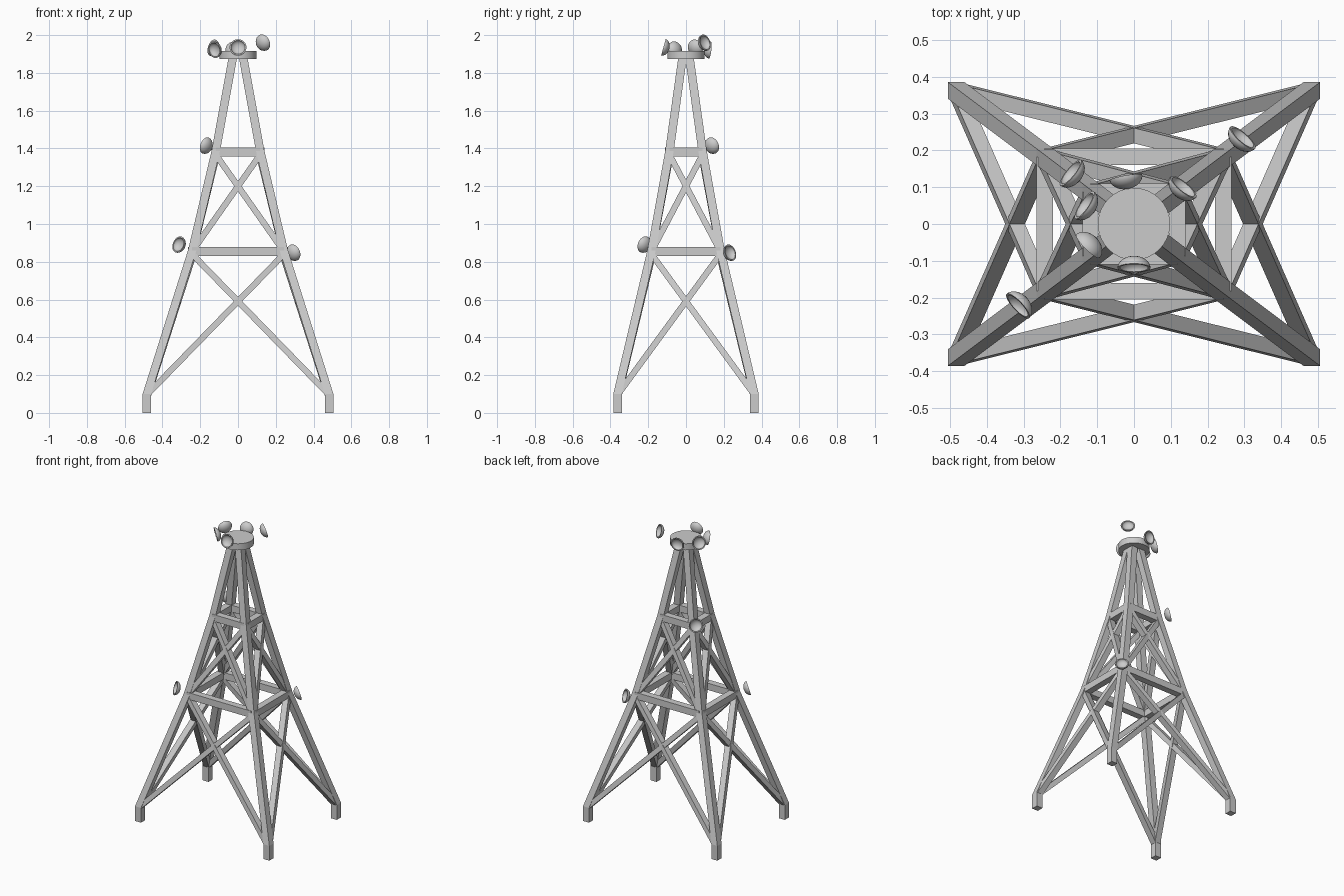
import bpy, bmesh, math
from mathutils import Vector

if "Cube" in bpy.data.objects:
    bpy.data.objects.remove(bpy.data.objects["Cube"])

steel = bpy.data.materials.new("grey steel")
steel.diffuse_color = (0.6, 0.6, 0.6, 1)
steel.use_nodes = True
steel.node_tree.nodes["Principled BSDF"].inputs["Base Color"].default_value = steel.diffuse_color
T = 0.045                      # leg thickness
# outer half-width in x and y of the tower at each height
LEVELS = [(0, .505, .385), (.1, .505, .385), (.86, .265, .205),
          (1.387, .14, .11), (1.88, .05, .041)]


def finish(name, bm, smooth=False):
    bmesh.ops.recalc_face_normals(bm, faces=bm.faces)
    me = bpy.data.meshes.new(name)
    bm.to_mesh(me)
    bm.free()
    me.materials.append(steel)
    ob = bpy.data.objects.new(name, me)
    bpy.context.collection.objects.link(ob)
    if smooth:
        bpy.ops.object.select_all(action='DESELECT')
        bpy.context.view_layer.objects.active = ob
        ob.select_set(True)
        bpy.ops.object.shade_smooth_by_angle(angle=math.radians(40))
    return ob


def loft(bm, rings, closed=False):
    """Skin a list of point rings, capping the ends unless closed."""
    vs = [[bm.verts.new(p) for p in r] for r in rings]
    n = len(vs[0])
    for a, b in zip(vs, vs[1:]):
        for i in range(n):
            j = (i + 1) % n
            bm.faces.new((a[i], a[j], b[j], b[i]))
    if not closed:
        bm.faces.new(vs[0])
        bm.faces.new(vs[-1])


def beam(bm, a, b, depth_dir, width, depth):
    a, b, d = Vector(a), Vector(b), Vector(depth_dir)
    u = (b - a).cross(d).normalized() * width / 2
    v = d * depth / 2
    loft(bm, [[p + u + v, p - u + v, p - u - v, p + u - v] for p in (a, b)])


# four bent legs with vertical feet
for sy, yn in ((-1, "front"), (1, "back")):
    for sx, xn in ((-1, "left"), (1, "right")):
        bm = bmesh.new()
        loft(bm, [[(sx * x, sy * y, z), (sx * (x - T), sy * y, z),
                   (sx * (x - T), sy * (y - T), z), (sx * x, sy * (y - T), z)]
                  for z, x, y in LEVELS])
        finish(f"{yn}_{xn}_leg", bm)

# horizontal frames at the two joints
for name, (z, x, y) in (("lower_frame", LEVELS[2]), ("upper_frame", LEVELS[3])):
    bm = bmesh.new()
    cx, cy = x - T / 2, y - T / 2
    for s in (-1, 1):
        beam(bm, (-cx, s * cy, z - .006), (cx, s * cy, z - .006), (0, 1, 0), .046, T)
        beam(bm, (s * cx, -cy, z - .006), (s * cx, cy, z - .006), (1, 0, 0), .046, T)
    finish(name, bm)

# crossed braces on each side of both lower storeys
for name, lo, hi in (("lower_braces", LEVELS[1], LEVELS[2]),
                     ("upper_braces", LEVELS[2], LEVELS[3])):
    bm = bmesh.new()
    h = T / 2
    (z0, x0, y0), (z1, x1, y1) = lo, hi
    x0, y0, x1, y1 = x0 - h, y0 - h, x1 - h, y1 - h
    z0, z1 = z0 - .005, z1 - .02
    for s in (-1, 1):
        for k in (-1, 1):
            beam(bm, (-k * x0, s * y0, z0), (k * x1, s * y1, z1), (0, 1, 0), .032, .042)
            beam(bm, (s * x0, -k * y0, z0), (s * x1, k * y1, z1), (1, 0, 0), .032, .042)
    finish(name, bm)

# round top platform
bm = bmesh.new()
loft(bm, [[(.098 * math.cos(i * math.tau / 32), .098 * math.sin(i * math.tau / 32), z)
           for i in range(32)] for z in (1.873, 1.917)])
finish("top_platform", bm, True)

# hollow dishes: name, centre, facing direction
DISHES = [
    ("platform_dish_front", (0, -.108, 1.932), (0, -1, .28)),
    ("platform_dish_left_front", (-.117, -.052, 1.925), (-.7, -.7, -.22)),
    ("platform_dish_left_back", (-.125, .045, 1.93), (-.83, .56, .28)),
    ("platform_dish_back", (-.02, .115, 1.922), (-.17, .98, -.12)),
    ("platform_dish_right_back", (.127, .092, 1.957), (.63, .77, .3)),
    ("leg_dish_right_back", (.288, .226, .845), (.66, .75, .3)),
    ("leg_dish_left_front", (-.307, -.215, .888), (-.73, -.68, .3)),
    ("leg_dish_left_back", (-.163, .132, 1.412), (-.77, .63, .28)),
]
R, DEPTH, WALL, N = .045, .032, .007, 24
ANG = [math.radians(a) for a in (4, 20, 36, 52, 68, 80, 90)]
outer = [(R * math.sin(a), -DEPTH * math.cos(a)) for a in ANG]
inner = [((R - WALL) * math.sin(a), -(DEPTH - WALL) * math.cos(a)) for a in reversed(ANG)]
for name, centre, facing in DISHES:
    bm = bmesh.new()
    loft(bm, [[(r * math.cos(i * math.tau / N), r * math.sin(i * math.tau / N), z + .012)
               for i in range(N)] for r, z in outer + inner])
    ob = finish(name, bm, True)
    ob.location = centre
    ob.rotation_euler = Vector(facing).to_track_quat('Z', 'Y').to_euler()
